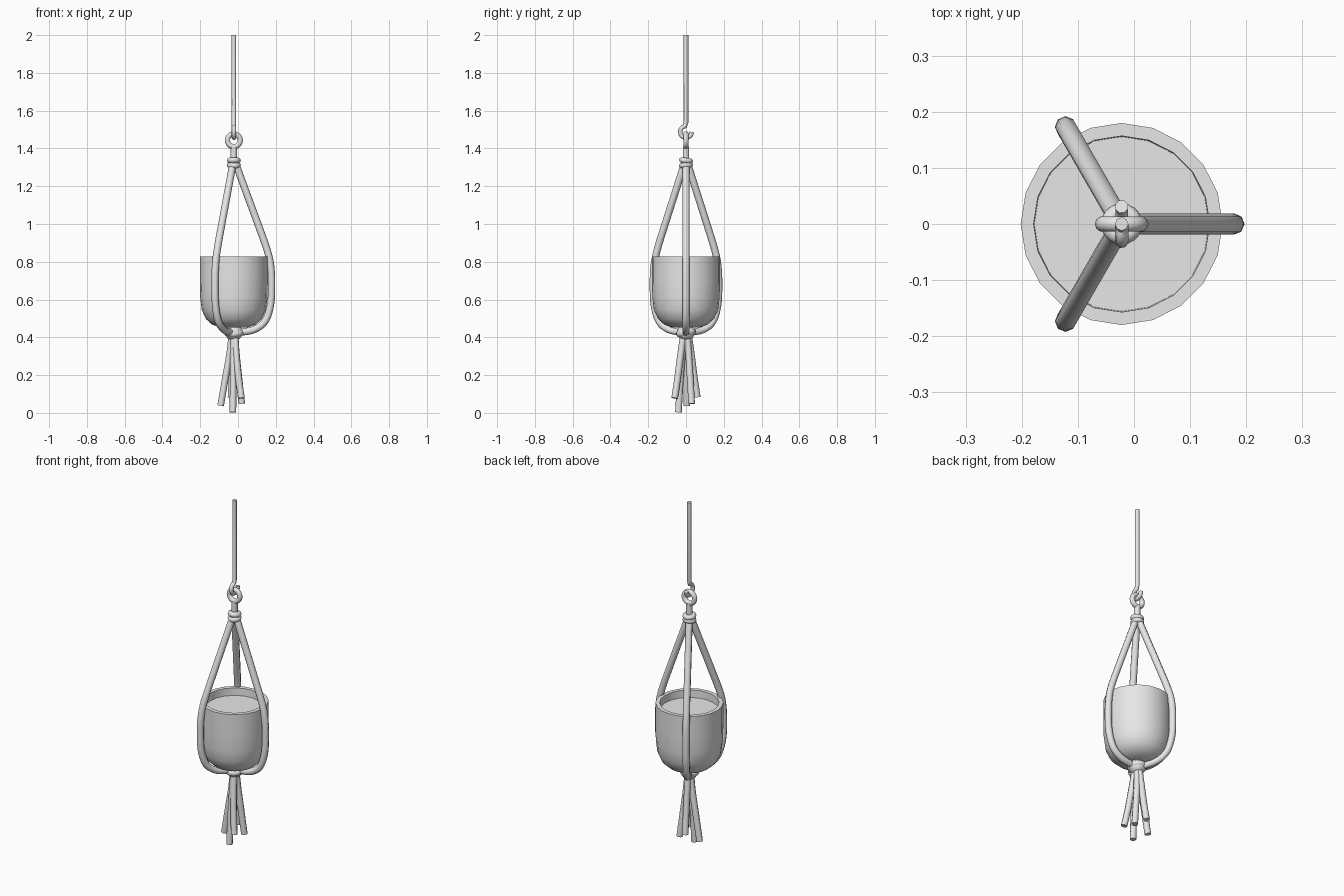
import bpy
import bmesh
from math import cos, sin, pi, radians
from mathutils import Vector, Matrix

cube = bpy.data.objects.get("Cube")
if cube:
    bpy.data.objects.remove(cube, do_unlink=True)

AXIS_X = -0.022   # the hanging line
ROPE = 0.019      # rope radius

grey = bpy.data.materials.new("plain_grey")
grey.use_nodes = True
grey.diffuse_color = (0.8, 0.8, 0.8, 1)
grey.node_tree.nodes["Principled BSDF"].inputs["Base Color"].default_value = (0.8, 0.8, 0.8, 1)


def finish(name, bm, angle=50):
    bmesh.ops.recalc_face_normals(bm, faces=bm.faces)
    mesh = bpy.data.meshes.new(name)
    bm.to_mesh(mesh)
    bm.free()
    obj = bpy.data.objects.new(name, mesh)
    bpy.context.collection.objects.link(obj)
    mesh.materials.append(grey)
    obj.location.x = AXIS_X
    bpy.ops.object.select_all(action="DESELECT")
    obj.select_set(True)
    bpy.context.view_layer.objects.active = obj
    bpy.ops.object.shade_smooth_by_angle(angle=radians(angle))
    return obj


def smooth_path(points, steps=4):
    """Catmull-Rom path through the points."""
    p = [Vector(q) for q in points]
    p = [2 * p[0] - p[1]] + p + [2 * p[-1] - p[-2]]
    path = []
    for a, b, c, d in zip(p, p[1:], p[2:], p[3:]):
        for i in range(steps):
            t = i / steps
            path.append(0.5 * (2 * b + (c - a) * t + (2 * a - 5 * b + 4 * c - d) * t ** 2
                               + (3 * b - a - 3 * c + d) * t ** 3))
    return path + [p[-2]]


def tube(name, path, radius, sides=8):
    """Round tube with flat ends, swept along a path."""
    bm = bmesh.new()
    rings = []
    normal = None
    for i, point in enumerate(path):
        tangent = (path[min(i + 1, len(path) - 1)] - path[max(i - 1, 0)]).normalized()
        if normal is None:
            normal = tangent.orthogonal()
        normal = (normal - tangent * normal.dot(tangent)).normalized()
        side = tangent.cross(normal)
        rings.append([bm.verts.new(point + radius * (normal * cos(2 * pi * k / sides)
                                                     + side * sin(2 * pi * k / sides)))
                      for k in range(sides)])
    for a, b in zip(rings, rings[1:]):
        for k in range(sides):
            n = (k + 1) % sides
            bm.faces.new((a[k], a[n], b[n], b[k]))
    bm.faces.new(rings[0])
    bm.faces.new(rings[-1])
    return finish(name, bm)


def lathe(name, profile, segments, angle=35):
    bm = bmesh.new()
    verts = [bm.verts.new((r, 0, z)) for r, z in profile]
    edges = [bm.edges.new(pair) for pair in zip(verts, verts[1:])]
    bmesh.ops.spin(bm, geom=verts + edges, cent=(0, 0, 0), axis=(0, 0, 1),
                   angle=2 * pi, steps=segments)
    bmesh.ops.remove_doubles(bm, verts=bm.verts, dist=0.0005)
    return finish(name, bm, angle)


def torus(name, centre, major, minor, tilt, segments=20, sides=10):
    profile = [(major + minor * cos(2 * pi * k / sides), minor * sin(2 * pi * k / sides))
               for k in range(sides + 1)]
    obj = lathe(name, profile, segments, 60)
    obj.data.transform(Matrix.Rotation(radians(tilt), 4, "X"))
    obj.location += Vector(centre)
    return obj


# Pot with a rounded base and a thick rim, and the soil inside it
lathe("pot", [(0, 0.45), (0.07, 0.452), (0.115, 0.467), (0.148, 0.497), (0.17, 0.545),
              (0.178, 0.61), (0.18, 0.70), (0.18, 0.828), (0.157, 0.828), (0.154, 0.74)], 20)
lathe("soil", [(0, 0.785), (0.156, 0.785)], 20)

# Three ropes cradling the pot
cradle = [(0.006, 1.33), (0.05, 1.21), (0.12, 1.02), (0.177, 0.86), (0.196, 0.77), (0.2, 0.67),
          (0.194, 0.57), (0.165, 0.485), (0.105, 0.44), (0.02, 0.425)]
for n, label in enumerate(("left", "back", "front")):
    turn = 2 * pi * n / 3
    tube(label + "_rope", smooth_path([(r * cos(turn), r * sin(turn), z) for r, z in cradle]), ROPE)

# Upper knot of two coils, with its neck and ring
for n, z in enumerate((1.312, 1.336)):
    torus("upper_knot_coil", (0, 0, z), 0.022, 0.015, 7 - 14 * n)
tube("neck", [Vector((0, 0, 1.29)), Vector((0, 0, 1.41))], 0.017)
torus("hanging_ring", (0, 0, 1.443), 0.034, 0.014, 90)

# Rod ending in an open hook
hook = [Vector((0, 0, 2)), Vector((0, 0, 1.535))]
hook += [Vector((0, 0.031 * cos(radians(a)), 1.487 + 0.031 * sin(radians(a))))
         for a in range(100, 361, 20)]
tube("rod_and_hook", hook, 0.012)

# Lower knot: a round core wrapped by a coil
lathe("lower_knot", [(0.048 * sin(pi * k / 8), 0.426 + 0.043 * cos(pi * k / 8))
                     for k in range(9)], 14, 60)
torus("lower_knot_coil", (0, 0, 0.425), 0.034, 0.019, 10)

# Loose tassel strands
ends = [(-0.07, 0.005, 0.035), (-0.005, -0.04, 0.0), (0.042, 0.03, 0.045),
        (0.04, -0.06, 0.075), (-0.015, 0.06, 0.08)]
for x, y, z in ends:
    strand = [(x * 0.15, y * 0.2, 0.42), (x * 0.3, y * 0.45, 0.32),
              (x * 0.65, y * 0.75, 0.18), (x, y, z + 0.003)]
    tube("tassel_strand", smooth_path(strand, 3), 0.0175)
